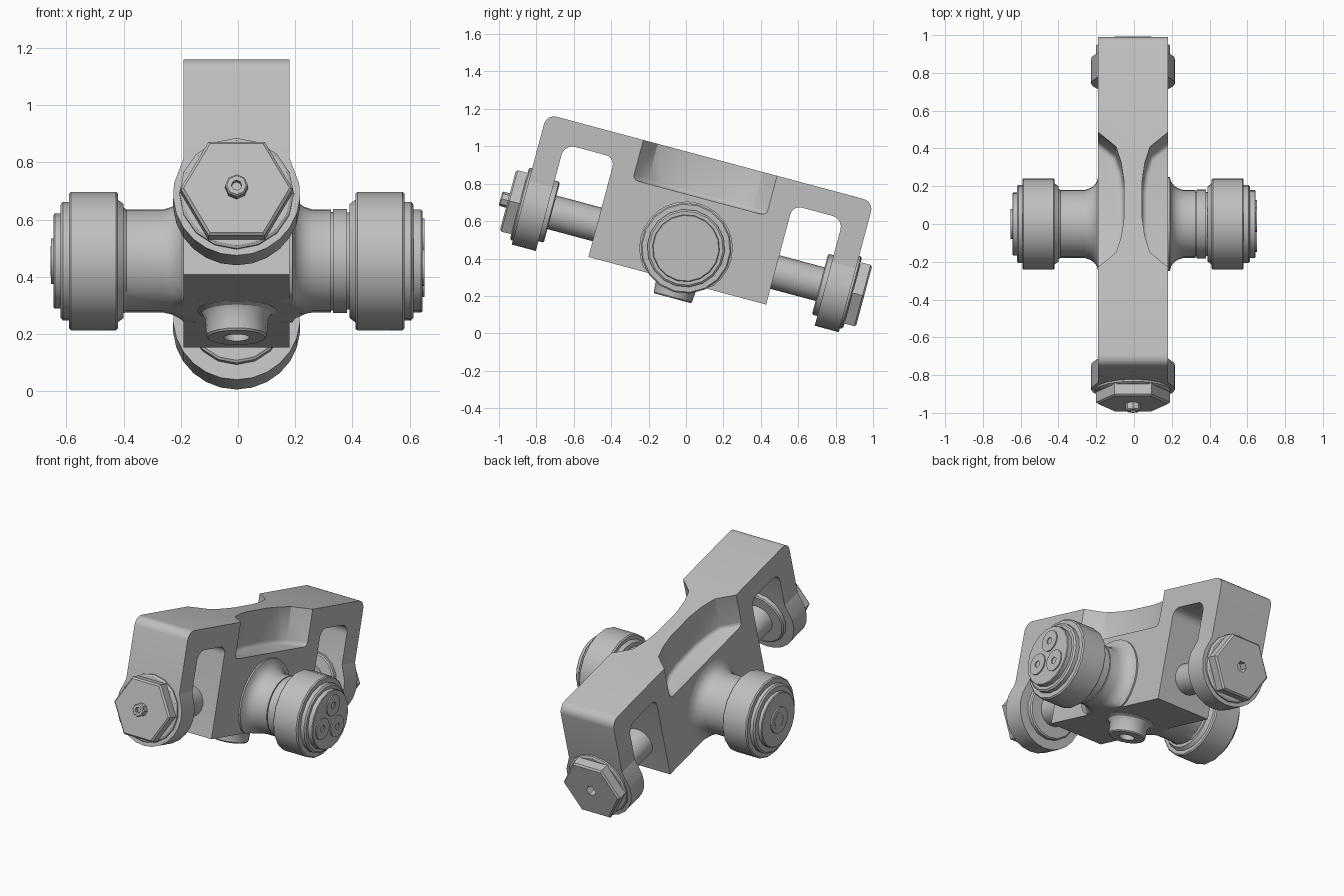
import bpy, bmesh, math
from mathutils import Matrix, Vector

if "Cube" in bpy.data.objects:
    bpy.data.objects.remove(bpy.data.objects["Cube"])

# One metal colour for the whole part
metal = bpy.data.materials.new("grey metal")
metal.use_nodes = True
GREY = (0.52, 0.52, 0.52, 1)
metal.diffuse_color = GREY
metal.node_tree.nodes["Principled BSDF"].inputs["Base Color"].default_value = GREY

# The assembly is built level, then pitched with its front end raised
CENTRE_X = -0.005
TILT = Matrix.Translation((0, 0, 0.455)) @ Matrix.Rotation(math.radians(-15), 4, 'X')
LEFT = Matrix.Rotation(math.pi / 2, 4, 'Y')
RIGHT = Matrix.Rotation(-math.pi / 2, 4, 'Y')
FRONT = Matrix.Rotation(math.pi / 2, 4, 'X')
BACK = Matrix.Rotation(-math.pi / 2, 4, 'X')
DOWN = Matrix.Rotation(math.pi, 4, 'X')


def finish(name, bm, smooth=True):
    bmesh.ops.recalc_face_normals(bm, faces=bm.faces)
    mesh = bpy.data.meshes.new(name)
    bm.to_mesh(mesh)
    bm.free()
    mesh.materials.append(metal)
    ob = bpy.data.objects.new(name, mesh)
    bpy.context.collection.objects.link(ob)
    ob.matrix_world = TILT
    if smooth:
        shade(ob)
    return ob


def shade(ob):
    bpy.ops.object.select_all(action='DESELECT')
    ob.select_set(True)
    bpy.context.view_layer.objects.active = ob
    bpy.ops.object.shade_smooth_by_angle(angle=math.radians(32))


def lathe(name, profile, axis, sides=20, offset=(0, 0, 0), floor=None):
    """Spin (distance, radius) pairs around an axis and close both ends."""
    bm = bmesh.new()
    rings = []
    for d, r in profile:
        rings.append([bm.verts.new((r * math.cos(2 * math.pi * i / sides),
                                    r * math.sin(2 * math.pi * i / sides), d))
                      for i in range(sides)])
    for a, b in zip(rings, rings[1:]):
        for i in range(sides):
            j = (i + 1) % sides
            bm.faces.new((a[i], a[j], b[j], b[i]))
    bm.faces.new(rings[0])
    bm.faces.new(rings[-1])
    bm.transform(Matrix.Translation(offset) @ axis)
    if floor is not None:
        for v in bm.verts:
            v.co.z = max(v.co.z, floor)
    return finish(name, bm)


def prism(name, points, move, smooth=True):
    """Extrude a closed outline along a vector."""
    bm = bmesh.new()
    face = bm.faces.new([bm.verts.new(p) for p in points])
    out = bmesh.ops.extrude_face_region(bm, geom=[face])
    bmesh.ops.translate(bm, vec=move,
                        verts=[g for g in out["geom"] if isinstance(g, bmesh.types.BMVert)])
    return finish(name, bm, smooth)


def rounded(corners, steps=5):
    """Replace each (u, v, radius) right-angle corner with an arc."""
    pts = []
    for i, (u, v, r) in enumerate(corners):
        p = Vector((u, v))
        if r == 0:
            pts.append(p)
            continue
        a = (Vector(corners[i - 1][:2]) - p).normalized() * r
        b = (Vector(corners[(i + 1) % len(corners)][:2]) - p).normalized() * r
        for k in range(steps + 1):
            t = k / steps * math.pi / 2
            pts.append(p + a * (1 - math.sin(t)) + b * (1 - math.cos(t)))
    return pts


# Main frame: centre block with a hooked arm at each end
HALF, OUT, IN, BLOCK, LUG_TOP = 0.185, 0.905, 0.772, 0.492, 0.13
side = [(BLOCK, -0.18, 0), (BLOCK, 0.37, 0.05), (IN, 0.37, 0.06),
        (IN, LUG_TOP, 0), (OUT, LUG_TOP, 0), (OUT, 0.5, 0.055)]
outline = rounded(side + [(-u, v, r) for u, v, r in reversed(side)])
frame = prism("frame", [(CENTRE_X - HALF, p.x, p.y) for p in outline],
              (2 * HALF, 0, 0), False)

# Waisted pockets cut down from the top on both sides
plan = [(0.25, 0.43), (0.185, 0.37), (0.09, 0.29), (0.062, 0.2), (0.048, 0.1)]
plan = plan + [(x, -y) for x, y in reversed(plan)]
for sx in (-1, 1):
    cutter = prism("pocket_cutter", [(CENTRE_X + sx * x, y, 0.28) for x, y in plan],
                   (0, 0, 0.4), False)
    # Soften the pocket floor
    bm = bmesh.new()
    bm.from_mesh(cutter.data)
    low = [e for e in bm.edges if all(v.co.z < 0.3 for v in e.verts)]
    bmesh.ops.bevel(bm, geom=low, offset=0.025, segments=3, affect='EDGES', profile=0.5)
    bm.to_mesh(cutter.data)
    bm.free()
    cutter.hide_render = True
    mod = frame.modifiers.new("pocket", 'BOOLEAN')
    mod.operation = 'DIFFERENCE'
    mod.solver = 'EXACT'
    mod.object = cutter
    bpy.context.view_layer.objects.active = frame
    bpy.ops.object.modifier_apply(modifier=mod.name)
    bpy.data.objects.remove(cutter)
shade(frame)

# Arm ends, rods, washers and hex nuts at the front and back
centre = (CENTRE_X, 0, 0)
arc = [math.radians(10 - 200 * i / 14) for i in range(15)]
lug = [(-HALF, LUG_TOP), (HALF, LUG_TOP)]
lug += [(0.222 * math.cos(a), 0.222 * math.sin(a)) for a in arc]
for label, s, axis in (("front", -1, FRONT), ("back", 1, BACK)):
    prism(label + "_arm_end", [(CENTRE_X + x, s * IN, z) for x, z in lug],
          (0, s * (OUT - IN), 0))
    lathe(label + "_rod", [(0.45, 0.093), (0.8, 0.093)], axis, 20, centre)
    lathe(label + "_inner_washer", [(0.742, 0.16), (0.748, 0.168), (IN + 0.01, 0.168)],
          axis, 16, centre)
    lathe(label + "_outer_washer", [(0.89, 0.2), (0.915, 0.2), (0.922, 0.19)],
          axis, 16, centre)
    lathe(label + "_hex_nut", [(0.9, 0.196), (0.977, 0.196), (0.986, 0.185),
                               (0.986, 0.033), (0.94, 0.033)], axis, 6, centre)
lathe("front_peg", [(0.93, 0.04), (1.02, 0.04), (1.026, 0.034),
                    (1.026, 0.018), (1.0, 0.018)], FRONT, 8, centre)

# Side necks, flared where they meet the block
flare = [(0.15, 0.25), (0.19, 0.25), (0.196, 0.225), (0.21, 0.205), (0.23, 0.19), (0.26, 0.18)]
lathe("left_neck", flare + [(0.325, 0.18), (0.325, 0.172), (0.332, 0.172), (0.332, 0.182),
                            (0.38, 0.182), (0.38, 0.17), (0.42, 0.17)],
      LEFT, 28, floor=-0.18)
lathe("right_neck", flare + [(0.39, 0.18), (0.43, 0.21)], RIGHT, 28, floor=-0.18)

# Collars and end caps
for label, axis, d in (("left", LEFT, 0), ("right", RIGHT, 0.01)):
    lathe(label + "_collar", [(0.39 + d, 0.2), (0.41 + d, 0.215), (0.41 + d, 0.236),
                              (0.417 + d, 0.243), (0.574 + d, 0.243),
                              (0.581 + d, 0.236), (0.581 + d, 0.2)], axis, 18)
lathe("left_cap", [(0.57, 0.208), (0.605, 0.208), (0.613, 0.198), (0.613, 0.18),
                   (0.64, 0.18), (0.644, 0.176)], LEFT, 18)
lathe("right_cap", [(0.58, 0.208), (0.612, 0.208), (0.62, 0.198), (0.62, 0.167),
                    (0.64, 0.167), (0.644, 0.162)], RIGHT, 18)

# Three ports on the left cap, one hex socket screw on the right cap
for i in range(3):
    a = math.radians(90 + 120 * i)
    lathe("port_%d" % (i + 1), [(0.63, 0.065), (0.651, 0.065), (0.651, 0.02), (0.645, 0.02)],
          LEFT, 16, (0, 0.087 * math.cos(a), 0.087 * math.sin(a)))
lathe("socket_screw", [(0.63, 0.08), (0.653, 0.08), (0.653, 0.055)], RIGHT, 18)
lathe("screw_socket", [(0.64, 0.055), (0.655, 0.055), (0.655, 0.038), (0.6535, 0.038)],
      RIGHT, 6)

# Drain boss under the block
lathe("bottom_boss", [(0.16, 0.14), (0.181, 0.14), (0.19, 0.122), (0.21, 0.11), (0.27, 0.106),
                      (0.277, 0.1), (0.277, 0.045), (0.24, 0.045)], DOWN, 20, centre)
